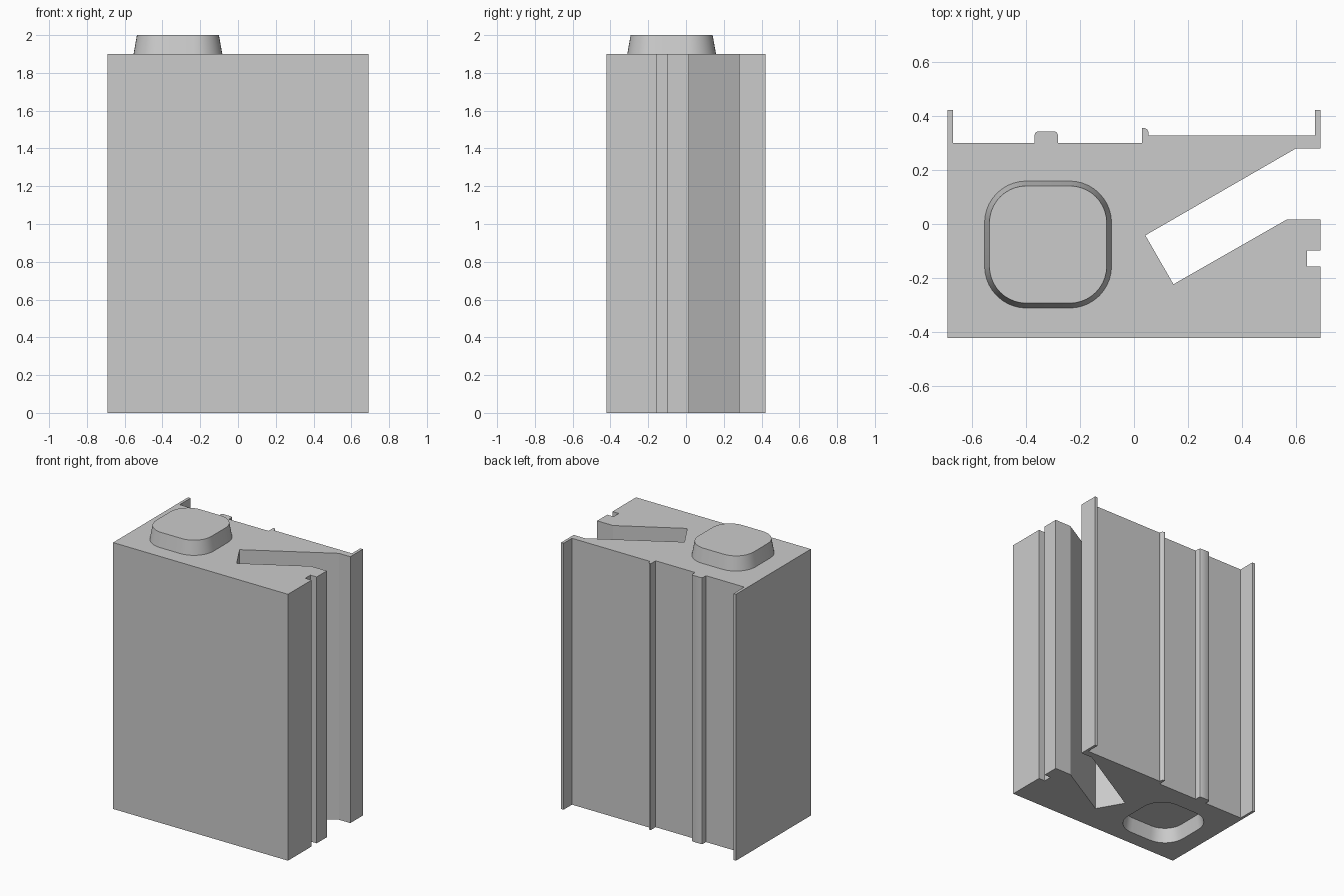
import bpy
import math
from math import radians

cube = bpy.data.objects.get("Cube")
if cube:
    bpy.data.objects.remove(cube, do_unlink=True)

BODY_TOP = 1.9
PEG_HEIGHT = 0.1
PEG_CENTRE = (-0.318, -0.076)

grey = bpy.data.materials.new("light grey")
grey.use_nodes = True
grey.diffuse_color = (0.6, 0.6, 0.6, 1)
grey.node_tree.nodes["Principled BSDF"].inputs["Base Color"].default_value = (0.6, 0.6, 0.6, 1)


def loft(name, lower, upper, z0, z1):
    """Closed solid between two matching outlines."""
    n = len(lower)
    verts = [(x, y, z0) for x, y in lower] + [(x, y, z1) for x, y in upper]
    faces = [list(range(n))[::-1], list(range(n, 2 * n))]
    faces += [(i, (i + 1) % n, n + (i + 1) % n, n + i) for i in range(n)]
    mesh = bpy.data.meshes.new(name)
    mesh.from_pydata(verts, [], faces)
    mesh.materials.append(grey)
    obj = bpy.data.objects.new(name, mesh)
    bpy.context.collection.objects.link(obj)
    return obj


def rounded_square(radius, flat=0.08, steps=10):
    """Outline with corner arcs centred on a small square."""
    cx, cy = PEG_CENTRE
    points = []
    for corner in range(4):
        mid = radians(45 + 90 * corner)
        ox = math.copysign(flat, math.cos(mid))
        oy = math.copysign(flat, math.sin(mid))
        for s in range(steps + 1):
            a = radians(90 * (corner + s / steps))
            points.append((cx + ox + radius * math.cos(a), cy + oy + radius * math.sin(a)))
    return points


def activate(obj):
    bpy.ops.object.select_all(action='DESELECT')
    obj.select_set(True)
    bpy.context.view_layer.objects.active = obj


# Body cross-section, counter-clockwise from the front left corner
front = [(-0.69, -0.422), (0.69, -0.422)]
side_groove = [(0.69, -0.157), (0.64, -0.157), (0.64, -0.098), (0.69, -0.098)]
angled_slot = [(0.69, 0.016), (0.564, 0.016), (0.146, -0.223),
               (0.042, -0.042), (0.6, 0.28), (0.69, 0.28)]
left_flange = [(0.69, 0.422), (0.67, 0.422), (0.67, 0.328)]
small_rib = [(0.053, 0.328), (0.053, 0.342), (0.048, 0.351),
             (0.04, 0.355), (0.03, 0.355), (0.03, 0.3)]
wide_rib = [(-0.282, 0.3), (-0.282, 0.33), (-0.286, 0.339), (-0.295, 0.343),
            (-0.355, 0.343), (-0.364, 0.339), (-0.368, 0.33), (-0.368, 0.3)]
right_flange = [(-0.67, 0.3), (-0.67, 0.422), (-0.69, 0.422)]
section = (front + side_groove + angled_slot + left_flange
           + small_rib + wide_rib + right_flange)
body = loft("body", section, section, 0, BODY_TOP)

# Tapered peg on the top
wide, narrow = rounded_square(0.155), rounded_square(0.137)
peg = loft("top_peg", wide, narrow, BODY_TOP, BODY_TOP + PEG_HEIGHT)

# Matching tapered socket in the underside; the cutter starts below the base
overshoot = rounded_square(0.155 + 0.018 * 0.2)
cutter = loft("socket_cutter", overshoot, narrow, -0.2 * PEG_HEIGHT, PEG_HEIGHT)
cutter.hide_render = True
cut = body.modifiers.new("socket", 'BOOLEAN')
cut.operation = 'DIFFERENCE'
cut.solver = 'EXACT'
cut.object = cutter
activate(body)
bpy.ops.object.modifier_apply(modifier=cut.name)
bpy.data.objects.remove(cutter, do_unlink=True)

# Smooth the rounded corners, keep the edges sharp
for part in (body, peg):
    activate(part)
    bpy.ops.object.shade_smooth_by_angle(angle=radians(25))
